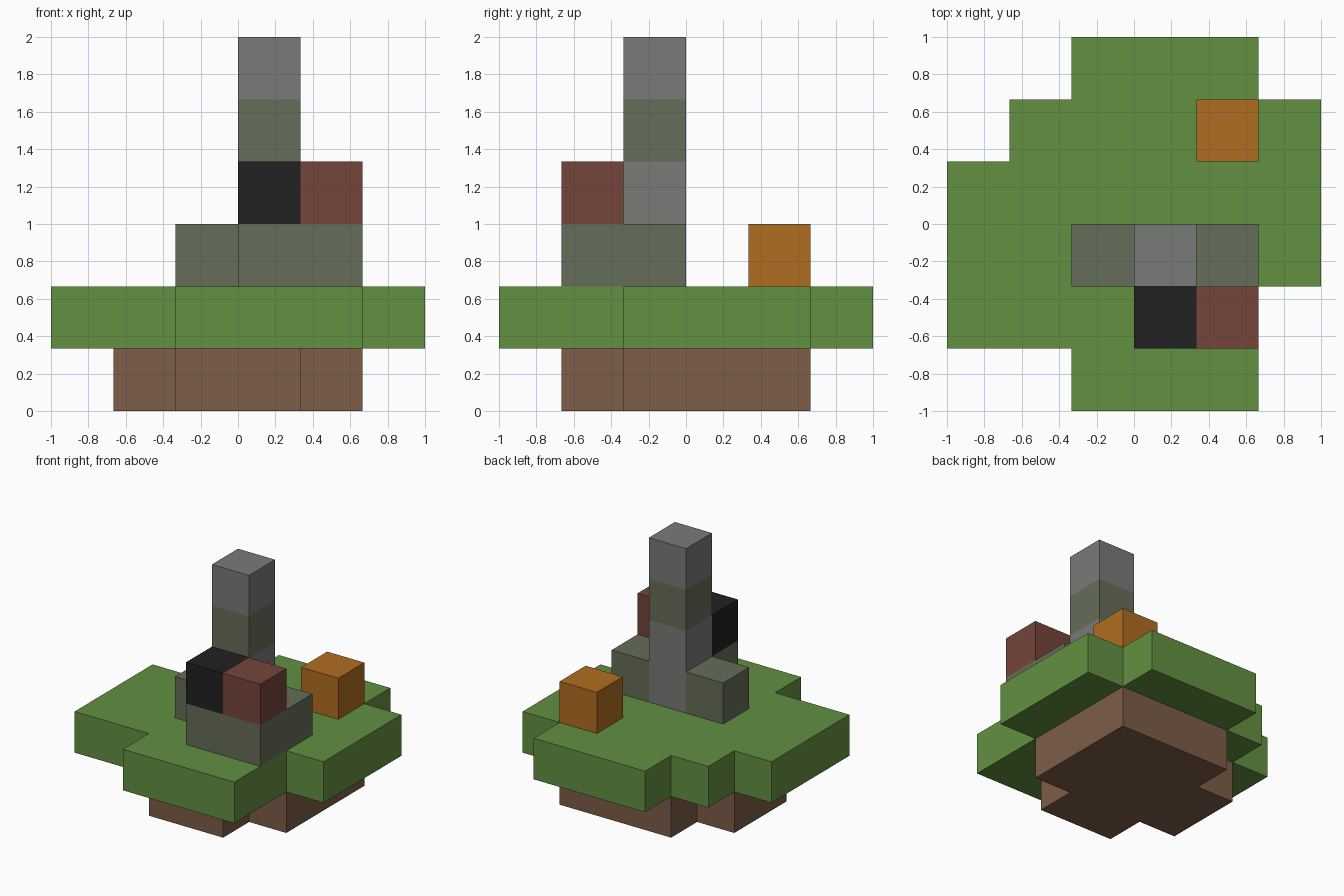
import bpy
import bmesh

U = 1 / 3  # edge length of one block; the model fills a 6 x 6 x 6 block grid

cube = bpy.data.objects.get("Cube")
if cube:
    bpy.data.objects.remove(cube, do_unlink=True)


def linear(c):
    c /= 255
    return c / 12.92 if c <= 0.04045 else ((c + 0.055) / 1.055) ** 2.4


def material(name, r, g, b):
    mat = bpy.data.materials.new(name)
    mat.use_nodes = True
    colour = (linear(r), linear(g), linear(b), 1)
    mat.diffuse_color = colour
    shader = mat.node_tree.nodes["Principled BSDF"]
    shader.inputs["Base Color"].default_value = colour
    shader.inputs["Roughness"].default_value = 0.9
    return mat


grass = material("grass green", 98, 144, 65)
dirt = material("dirt brown", 125, 93, 71)
stone = material("stone grey", 121, 123, 120)
mossy = material("mossy stone", 101, 109, 88)
coal = material("coal black", 33, 33, 33)
brick = material("brick red", 117, 69, 58)
pumpkin = material("pumpkin orange", 176, 109, 33)


def slab(name, mat, rows, level, height=1):
    """Extrude a blocky outline; rows maps a y index to its first and last x index."""
    bm = bmesh.new()
    for j, (first, last) in rows.items():
        for i in range(first, last + 1):
            corners = [(i, j), (i + 1, j), (i + 1, j + 1), (i, j + 1)]
            bm.faces.new([bm.verts.new((x * U - 1, y * U - 1, level * U))
                          for x, y in corners])
    bmesh.ops.remove_doubles(bm, verts=bm.verts[:], dist=0.001)
    bmesh.ops.dissolve_limit(bm, angle_limit=0.01, verts=bm.verts[:], edges=bm.edges[:])
    # Keep the outline as the base and raise a copy of it as the top
    top = bmesh.ops.extrude_face_region(bm, geom=bm.faces[:], use_keep_orig=True)
    bmesh.ops.translate(bm, vec=(0, 0, height * U),
                        verts=[v for v in top["geom"] if isinstance(v, bmesh.types.BMVert)])
    bmesh.ops.recalc_face_normals(bm, faces=bm.faces[:])
    mesh = bpy.data.meshes.new(name)
    bm.to_mesh(mesh)
    bm.free()
    mesh.materials.append(mat)
    obj = bpy.data.objects.new(name, mesh)
    bpy.context.collection.objects.link(obj)
    return obj


def block(name, mat, i, j, level, height=1):
    return slab(name, mat, {j: (i, i)}, level, height)


# Floating island
slab("dirt_base", dirt, {1: (2, 3), 2: (1, 4), 3: (1, 4), 4: (2, 4)}, 0)
slab("grass_layer", grass, {0: (2, 4), 1: (0, 4), 2: (0, 5),
                            3: (0, 5), 4: (1, 5), 5: (2, 4)}, 1)

# Stone footing around the chimney
block("right_footing", mossy, 2, 2, 2)
slab("front_footing", mossy, {1: (3, 4), 2: (4, 4)}, 2)

# Chimney column
block("chimney_lower", stone, 3, 2, 2, 2)
block("chimney_middle", mossy, 3, 2, 4)
block("chimney_top", stone, 3, 2, 5)

# Single blocks
block("coal_block", coal, 3, 1, 3)
block("brick_block", brick, 4, 1, 3)
block("pumpkin_block", pumpkin, 4, 4, 2)
